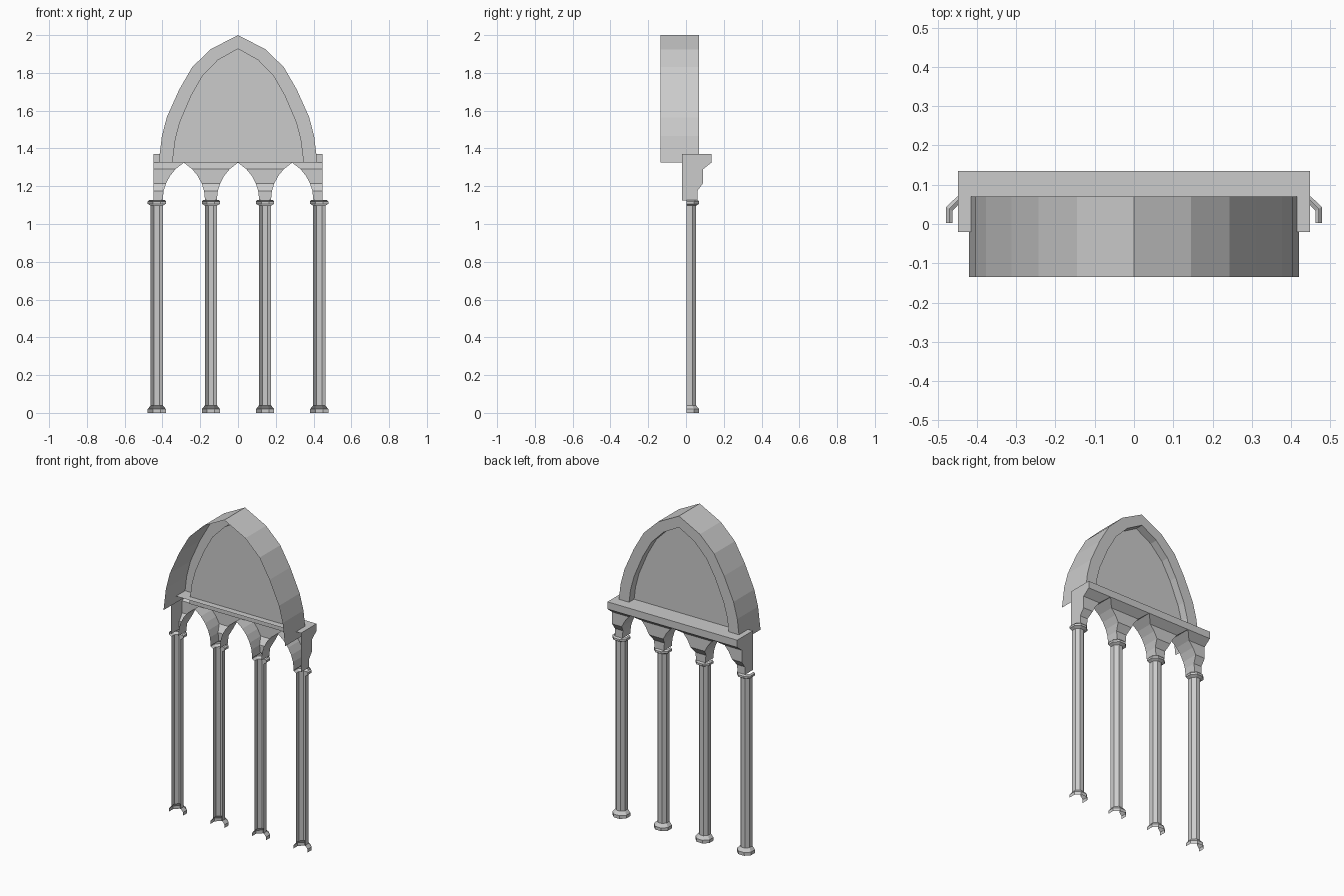
import bpy, bmesh, math

if "Cube" in bpy.data.objects:
    bpy.data.objects.remove(bpy.data.objects["Cube"])

stone = bpy.data.materials.new("pale_stone")
stone.diffuse_color = (0.6, 0.6, 0.6, 1)
stone.use_nodes = True
stone.node_tree.nodes["Principled BSDF"].inputs["Base Color"].default_value = stone.diffuse_color


def sheets(name, grids, polygons=()):
    """Object made of open sheets: each grid is rows of points joined by quads."""
    bm = bmesh.new()
    for rows in grids:
        v = [[bm.verts.new(p) for p in row] for row in rows]
        for a, b in zip(v, v[1:]):
            for i in range(len(a) - 1):
                bm.faces.new((a[i], a[i + 1], b[i + 1], b[i]))
    for pts in polygons:
        bm.faces.new([bm.verts.new(p) for p in pts])
    bmesh.ops.remove_doubles(bm, verts=bm.verts, dist=0.0003)
    bmesh.ops.recalc_face_normals(bm, faces=bm.faces)
    me = bpy.data.meshes.new(name)
    bm.to_mesh(me)
    bm.free()
    me.materials.append(stone)
    ob = bpy.data.objects.new(name, me)
    bpy.context.collection.objects.link(ob)
    return ob


# Pointed hood: deep outer shell, rear rim and recessed panel
def mirrored(half):
    return [(-x, z) for x, z in half] + [(x, z) for x, z in half[-2::-1]]


outer = mirrored([(.42, 1.325), (.403, 1.465), (.377, 1.565), (.312, 1.71),
                  (.243, 1.83), (.145, 1.925), (0, 2)])
inner = mirrored([(.35, 1.325), (.334, 1.45), (.31, 1.54), (.25, 1.68),
                  (.19, 1.785), (.107, 1.87), (0, 1.93)])


def at_y(curve, y):
    return [(x, y, z) for x, z in curve]


sheets("pointed_hood",
       [[at_y(outer, -.135), at_y(outer, .07), at_y(inner, .07), at_y(inner, .02)]],
       [at_y(inner, .02)])

# Cornice: top ledge, rear fascia and ends
FRONT, END = -.02, .448
sheets("cornice", [
    [[(s, .135, 1.325), (s, .135, 1.37), (s, FRONT, 1.37)] for s in (-END, END)],
    *[[[(s, FRONT, 1.325), (s, .135, 1.325)], [(s, FRONT, 1.37), (s, .135, 1.37)]]
      for s in (-END, END)]])

# Arcade piers: moulded back with curved arch sides, open at the front
LEVELS = [(1.125, .06), (1.175, .06), (1.215, .09), (1.255, .09), (1.29, .09), (1.325, .135)]
RISE, HALF_SPAN, NECK = .2, .1123, .031
RADIUS = (RISE ** 2 + HALF_SPAN ** 2) / (2 * HALF_SPAN)


def pier_width(z):
    return NECK + RADIUS - math.sqrt(RADIUS ** 2 - (z - 1.125) ** 2)


def pier(name, cx):
    rows = []
    for z, y in LEVELS:
        l = max(cx - pier_width(z), -END)
        r = min(cx + pier_width(z), END)
        if cx < -.4:
            l = -END
        if cx > .4:
            r = END
        rows.append([(l, FRONT, z), (l, y, z), (r, y, z), (r, FRONT, z)])
    sheets(name, [rows])


# Columns: half-octagon shells with base and capital, open at the front
def column(name, cx):
    rows = []
    for z, r in [(0, .048), (.02, .048), (.04, .032), (1.097, .032),
                 (1.107, .048), (1.12, .048), (1.128, .04)]:
        y0 = .003
        half = [(r, y0), (r, .013 + r * .63), (r * .42, .02 + r * 1.04)]
        rows.append([(cx - x, y, z) for x, y in half] +
                    [(cx + x, y, z) for x, y in reversed(half)])
    sheets(name, [rows])


for i, x in enumerate((-.43, -.1433, .1433, .43), 1):
    pier(f"arch_pier_{i}", x)
    column(f"column_{i}", x)
